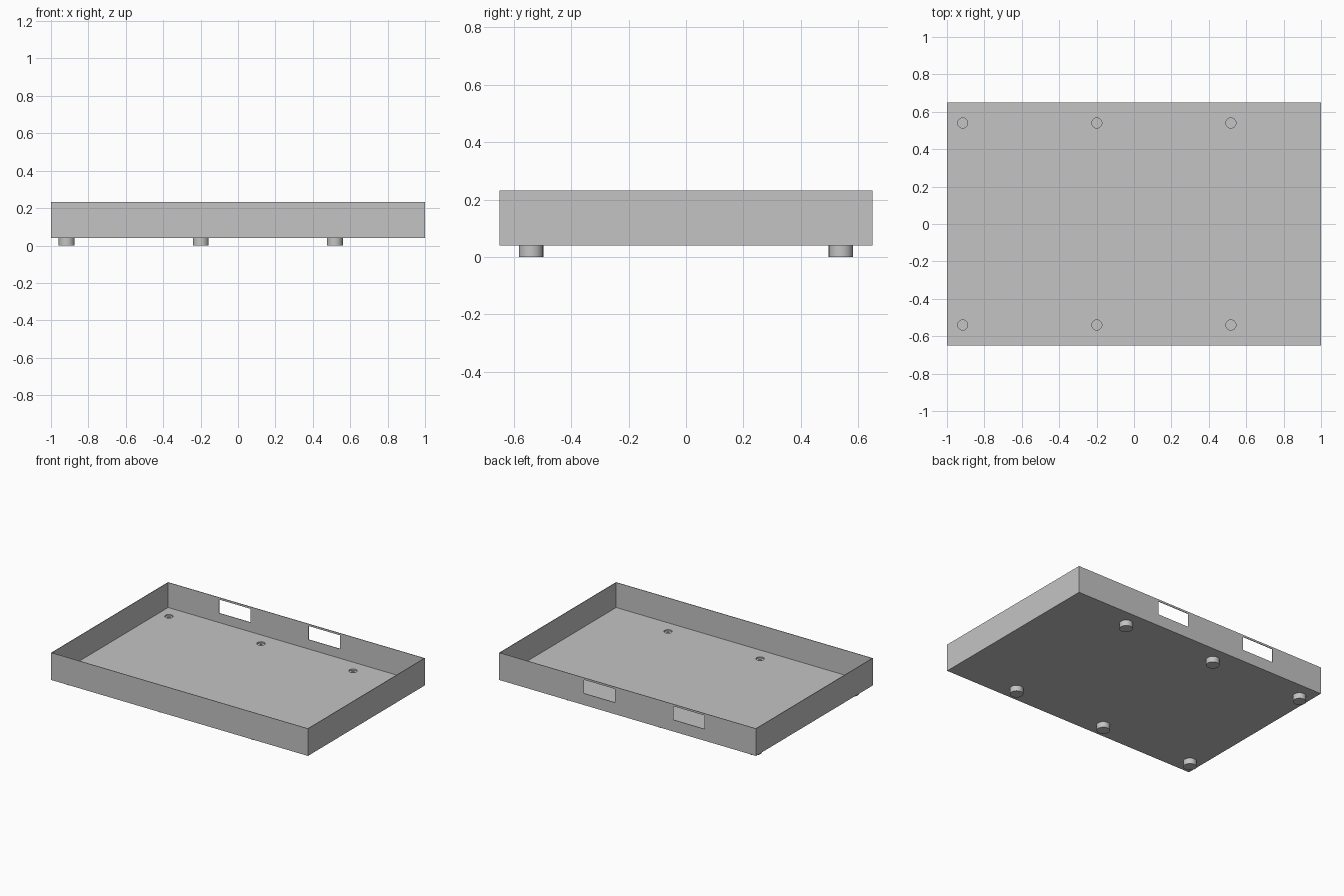
import bpy
import math

cube = bpy.data.objects.get("Cube")
if cube:
    bpy.data.objects.remove(cube, do_unlink=True)

LENGTH, WIDTH = 2.0, 1.3
BASE, RIM = 0.04, 0.232
FLOOR = BASE + 0.016
WALL = 0.004
FOOT_X = (-0.916, -0.199, 0.518)
FOOT_Y = (-0.54, 0.54)

grey = bpy.data.materials.new("light grey")
grey.use_nodes = True
colour = (0.55, 0.55, 0.55, 1)
grey.diffuse_color = colour
grey.node_tree.nodes["Principled BSDF"].inputs["Base Color"].default_value = colour


def box(name, low, high):
    centre = [(a + b) / 2 for a, b in zip(low, high)]
    bpy.ops.mesh.primitive_cube_add(size=1, location=centre)
    obj = bpy.context.object
    obj.name = name
    obj.scale = [b - a for a, b in zip(low, high)]
    bpy.ops.object.transform_apply(location=False, rotation=False, scale=True)
    return obj


def cylinder(name, x, y, bottom, top, radius):
    bpy.ops.mesh.primitive_cylinder_add(
        vertices=48, radius=radius, depth=top - bottom,
        location=(x, y, (bottom + top) / 2))
    obj = bpy.context.object
    obj.name = name
    return obj


def cut(target, cutter):
    """Subtract the cutter from the target, then discard it."""
    cutter.hide_render = True
    mod = target.modifiers.new("cut", "BOOLEAN")
    mod.operation = "DIFFERENCE"
    mod.solver = "EXACT"
    mod.object = cutter
    bpy.context.view_layer.objects.active = target
    bpy.ops.object.modifier_apply(modifier=mod.name)
    bpy.data.objects.remove(cutter, do_unlink=True)


# Shallow open tray with thin walls
hx, hy = LENGTH / 2, WIDTH / 2
tray = box("tray", (-hx, -hy, BASE), (hx, hy, RIM))
cut(tray, box("cavity", (WALL - hx, WALL - hy, FLOOR), (hx - WALL, hy - WALL, RIM + 0.1)))

# Two rectangular openings in the back wall
for x in (-0.478, 0.219):
    cut(tray, box("opening", (x - 0.122, hy - 0.05, 0.122), (x + 0.122, hy + 0.05, 0.218)))

# Screw recesses in the floor, each above a round foot
for x in FOOT_X:
    for y in FOOT_Y:
        cut(tray, cylinder("recess", x, y, FLOOR - 0.009, FLOOR + 0.02, 0.027))
        cut(tray, cylinder("screw_hole", x, y, BASE + 0.002, FLOOR + 0.02, 0.01))
        side = "front" if y < 0 else "back"
        place = ("right", "middle", "left")[FOOT_X.index(x)]
        foot = cylinder(f"{side}_{place}_foot", x, y, 0, BASE, 0.0425)
        foot.data.materials.append(grey)
        bpy.ops.object.shade_smooth_by_angle(angle=math.radians(30))

tray.data.materials.clear()
tray.data.materials.append(grey)
